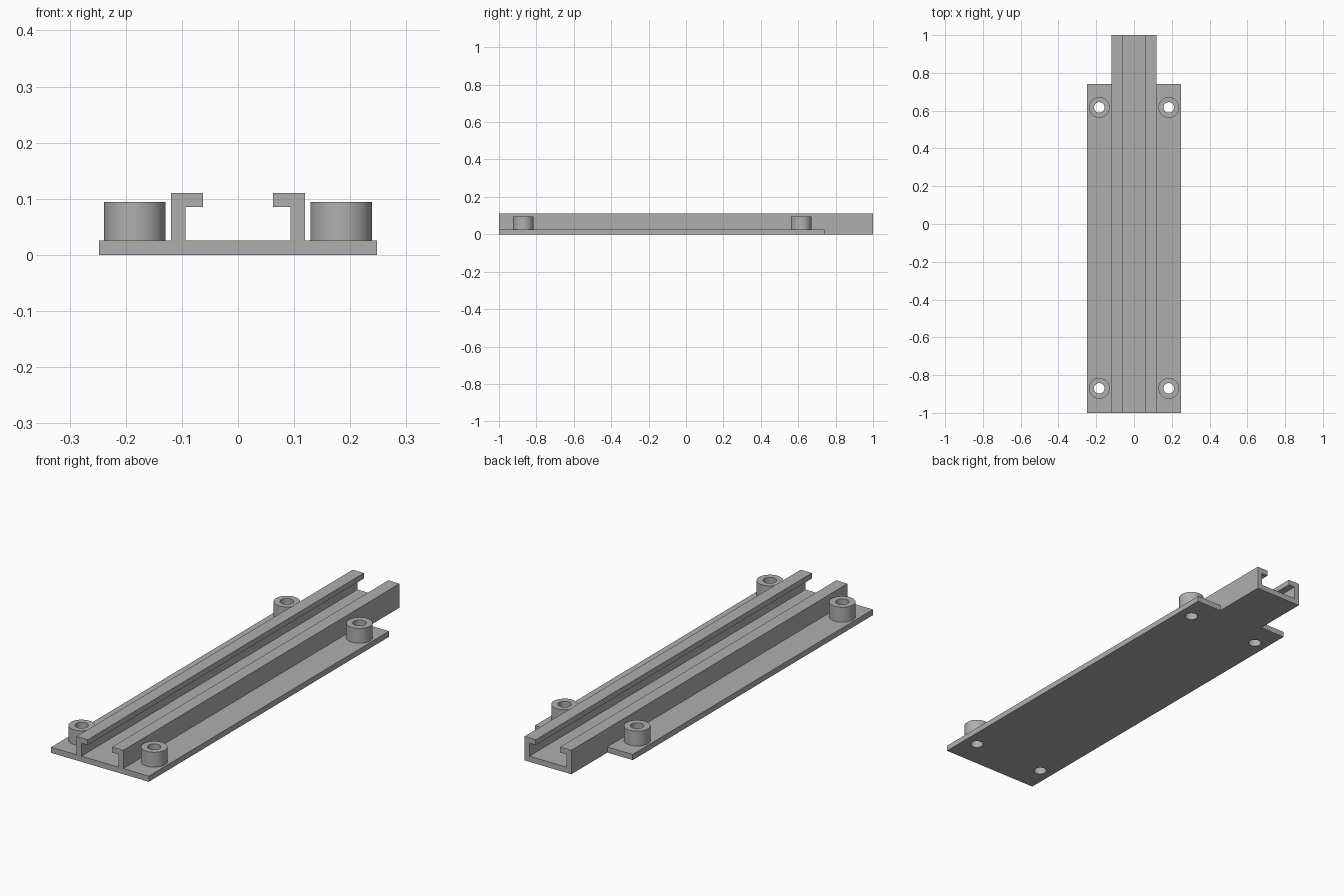
import bpy
import bmesh
import math

if "Cube" in bpy.data.objects:
    bpy.data.objects.remove(bpy.data.objects["Cube"], do_unlink=True)

BACK, SHOULDER = 1.0, 0.74
HALF_W, RAIL_W = 0.248, 0.119
PLATE_T, BOSS_TOP, RAIL_TOP = 0.026, 0.094, 0.11
BOSS_R, HOLE_R, SIDES = 0.055, 0.028, 48
BOSS_X, BOSS_YS = 0.184, (-0.87, 0.617)

grey = bpy.data.materials.new("mid grey")
grey.use_nodes = True
colour = (0.43, 0.43, 0.43, 1)
grey.diffuse_color = colour
grey.node_tree.nodes["Principled BSDF"].inputs["Base Color"].default_value = colour


def make_object(name, bm):
    bmesh.ops.recalc_face_normals(bm, faces=bm.faces)
    mesh = bpy.data.meshes.new(name)
    bm.to_mesh(mesh)
    bm.free()
    mesh.materials.append(grey)
    obj = bpy.data.objects.new(name, mesh)
    bpy.context.collection.objects.link(obj)
    return obj


def extrude(name, points, direction):
    bm = bmesh.new()
    face = bm.faces.new([bm.verts.new(p) for p in points])
    result = bmesh.ops.extrude_face_region(bm, geom=[face], use_keep_orig=True)
    moved = [v for v in result["geom"] if isinstance(v, bmesh.types.BMVert)]
    bmesh.ops.translate(bm, verts=moved, vec=direction)
    return make_object(name, bm)


def circle(bm, x, y, z, radius):
    angles = [2 * math.pi * i / SIDES for i in range(SIDES)]
    return [bm.verts.new((x + radius * math.cos(a), y + radius * math.sin(a), z))
            for a in angles]


# Base plate with a narrower tongue at the back
right_side = [(HALF_W, -BACK), (HALF_W, SHOULDER), (RAIL_W, SHOULDER), (RAIL_W, BACK)]
outline = right_side + [(-x, y) for x, y in reversed(right_side)]
plate = extrude("base_plate", [(x, y, 0) for x, y in outline], (0, 0, PLATE_T))

# Screw holes through the plate
bm = bmesh.new()
for side in (-1, 1):
    for y in BOSS_YS:
        low = circle(bm, side * BOSS_X, y, -0.05, HOLE_R)
        high = circle(bm, side * BOSS_X, y, 0.05, HOLE_R)
        bm.faces.new(low)
        bm.faces.new(high)
        for i in range(SIDES):
            j = (i + 1) % SIDES
            bm.faces.new((low[i], low[j], high[j], high[i]))
cutter = make_object("screw_hole_cutter", bm)
cutter.hide_render = True
cutter.hide_set(True)
holes = plate.modifiers.new("screw_holes", 'BOOLEAN')
holes.operation = 'DIFFERENCE'
holes.solver = 'EXACT'
holes.object = cutter

# Pair of rails with inward lips
hook = [(RAIL_W, PLATE_T), (RAIL_W, RAIL_TOP), (0.062, RAIL_TOP),
        (0.062, 0.085), (0.094, 0.085), (0.094, PLATE_T)]
for side, label in ((1, "left"), (-1, "right")):
    extrude(label + "_rail", [(side * x, -BACK, z) for x, z in hook], (0, 2 * BACK, 0))

# Hollow round bosses around the screw holes
for side, label in ((1, "left"), (-1, "right")):
    for y, end in zip(BOSS_YS, ("front", "back")):
        bm = bmesh.new()
        section = [(BOSS_R, PLATE_T), (BOSS_R, BOSS_TOP),
                   (HOLE_R, BOSS_TOP), (HOLE_R, PLATE_T)]
        rings = [circle(bm, side * BOSS_X, y, z, r) for r, z in section]
        for a, b in zip(rings, rings[1:] + rings[:1]):
            for i in range(SIDES):
                j = (i + 1) % SIDES
                bm.faces.new((a[i], a[j], b[j], b[i]))
        boss = make_object(f"{end}_{label}_boss", bm)
        bpy.ops.object.select_all(action='DESELECT')
        boss.select_set(True)
        bpy.context.view_layer.objects.active = boss
        bpy.ops.object.shade_smooth_by_angle(angle=math.radians(30))
